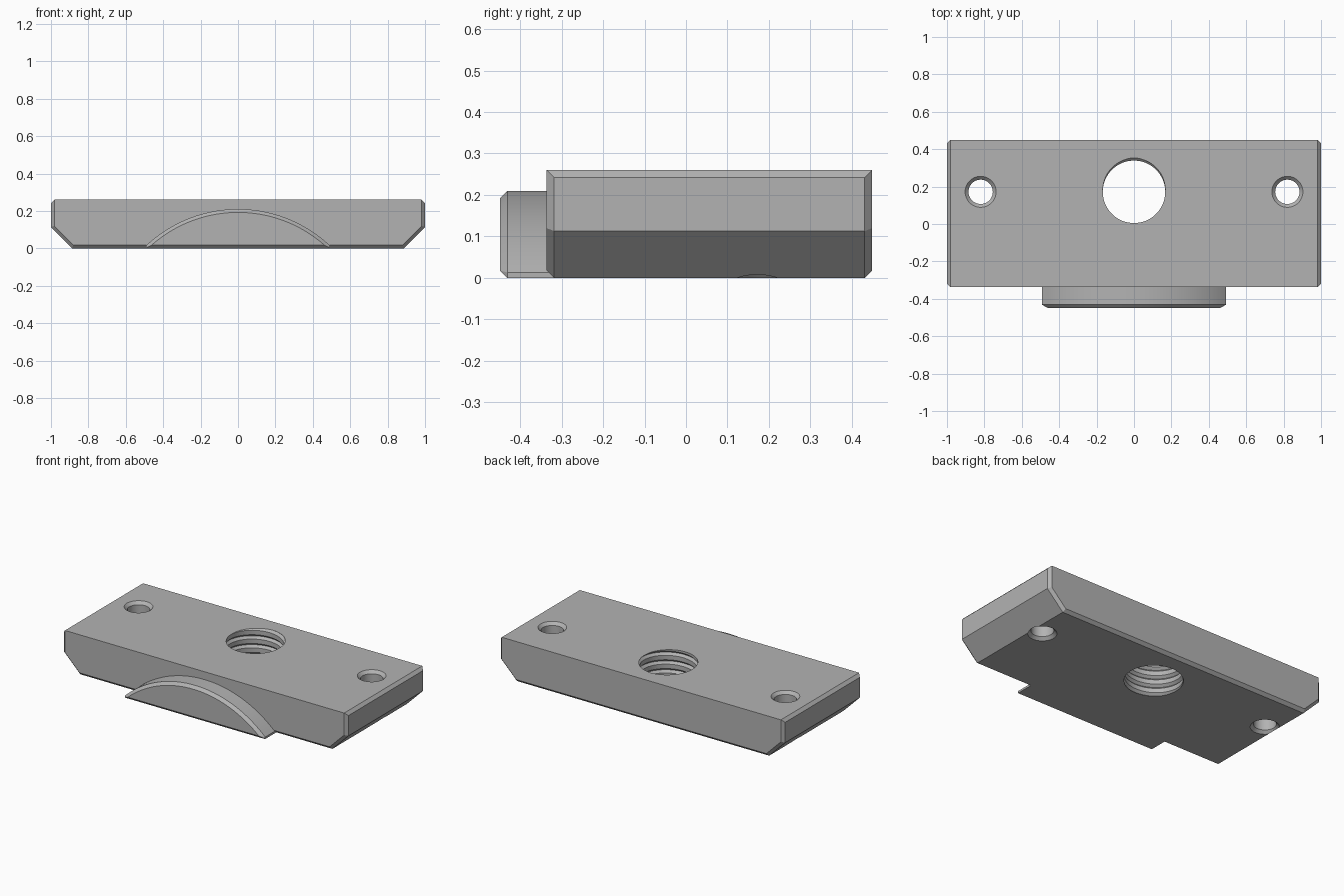
import bpy, bmesh
from math import sin, cos, tau, asin

if "Cube" in bpy.data.objects:
    bpy.data.objects.remove(bpy.data.objects["Cube"])

C = 0.018                      # chamfer size
FRONT, BACK, TOP = -0.336, 0.449, 0.26
HOLE_Y = 0.172

steel = bpy.data.materials.new("grey steel")
steel.use_nodes = True
grey = (0.45, 0.45, 0.45, 1)
steel.diffuse_color = grey
steel.node_tree.nodes["Principled BSDF"].inputs["Base Color"].default_value = grey


def finish(name, bm):
    bmesh.ops.remove_doubles(bm, verts=bm.verts, dist=1e-5)
    bmesh.ops.recalc_face_normals(bm, faces=bm.faces)
    mesh = bpy.data.meshes.new(name)
    bm.to_mesh(mesh)
    bm.free()
    mesh.materials.append(steel)
    ob = bpy.data.objects.new(name, mesh)
    bpy.context.collection.objects.link(ob)
    return ob


def loft(name, rings):
    """Skin a list of equal-length closed rings and cap both ends."""
    bm = bmesh.new()
    rows = [[bm.verts.new(p) for p in ring] for ring in rings]
    n = len(rows[0])
    for a, b in zip(rows, rows[1:]):
        for i in range(n):
            j = (i + 1) % n
            bm.faces.new((a[i], a[j], b[j], b[i]))
    bm.faces.new(rows[0])
    bm.faces.new(rows[-1])
    return finish(name, bm)


def mirrored(half, y):
    """Close a right-hand half section across x = 0."""
    return [(x, y, z) for x, z in half] + [(-x, y, z) for x, z in reversed(half)]


# Main bar: sloped lower ends, chamfered end edges
full = [(0.887, 0), (1, 0.113), (1, TOP - C), (1 - C, TOP)]
inset = [(0.88, C), (1 - C, 0.12), (1 - C, TOP), (1 - C, TOP)]
bar = loft("bar", [mirrored(inset, FRONT), mirrored(full, FRONT + C),
                   mirrored(full, BACK - C), mirrored(inset, BACK)])


# Arched front lip
def arch(y, radius, base, foot):
    centre = -0.505
    start = asin((foot - centre) / radius)
    end = tau / 4
    arc = []
    for i in range(25):
        a = start + (end - start) * i / 24
        arc.append((radius * cos(a), centre + radius * sin(a)))
    return mirrored([(arc[0][0], base)] + arc[:-1], y)


lip = loft("front_lip", [arch(-0.449, 0.715 - C, C, C), arch(-0.449 + C, 0.715, 0, 0.013),
                         arch(FRONT + C, 0.715, 0, 0.013)])


# Cutters for the countersunk screw holes
def screw_cutter(x):
    profile = [(0.093, -0.01), (0.065, C), (0.065, TOP - C), (0.093, TOP + 0.01)]
    return loft("screw_hole_cutter",
                [[(x + r * cos(tau * i / 48), HOLE_Y + r * sin(tau * i / 48), z)
                  for i in range(48)] for r, z in profile])


# Cutter for the threaded centre hole: a helical skin closed at both ends
def thread_cutter(pitch=0.056, steps=64, turns=8):
    bm = bmesh.new()
    profile = [(0, 0.167), (0.5, 0.167), (0.75, 0.182), (1, 0.167)]
    z0 = TOP - 6 * pitch
    rows = []
    for s in range(steps * turns + 1):
        a = tau * s / steps
        rows.append([bm.verts.new((r * cos(a), HOLE_Y + r * sin(a), z0 + pitch * (s / steps + f)))
                     for f, r in profile])
    for a, b in zip(rows, rows[1:]):
        for m in range(3):
            bm.faces.new((a[m], b[m], b[m + 1], a[m + 1]))
    bmesh.ops.remove_doubles(bm, verts=bm.verts, dist=1e-5)
    low = bm.verts.new((0, HOLE_Y, z0 - 0.05))
    high = bm.verts.new((0, HOLE_Y, z0 + pitch * (turns + 1) + 0.05))
    for e in [e for e in bm.edges if e.is_boundary]:
        apex = low if e.verts[0].co.z < TOP / 2 else high
        bm.faces.new((e.verts[0], e.verts[1], apex))
    return finish("thread_cutter", bm)


for cutter in (screw_cutter(-0.82), screw_cutter(0.82), thread_cutter()):
    cutter.hide_render = True
    mod = bar.modifiers.new("hole", 'BOOLEAN')
    mod.operation = 'DIFFERENCE'
    mod.solver = 'EXACT'
    mod.object = cutter
    bpy.context.view_layer.objects.active = bar
    bpy.ops.object.modifier_apply(modifier=mod.name)
    bpy.data.objects.remove(cutter)

# Smooth the round walls, keep machined edges crisp
for ob in (bar, lip):
    bpy.ops.object.select_all(action='DESELECT')
    ob.select_set(True)
    bpy.context.view_layer.objects.active = ob
    bpy.ops.object.shade_smooth_by_angle(angle=0.35)
